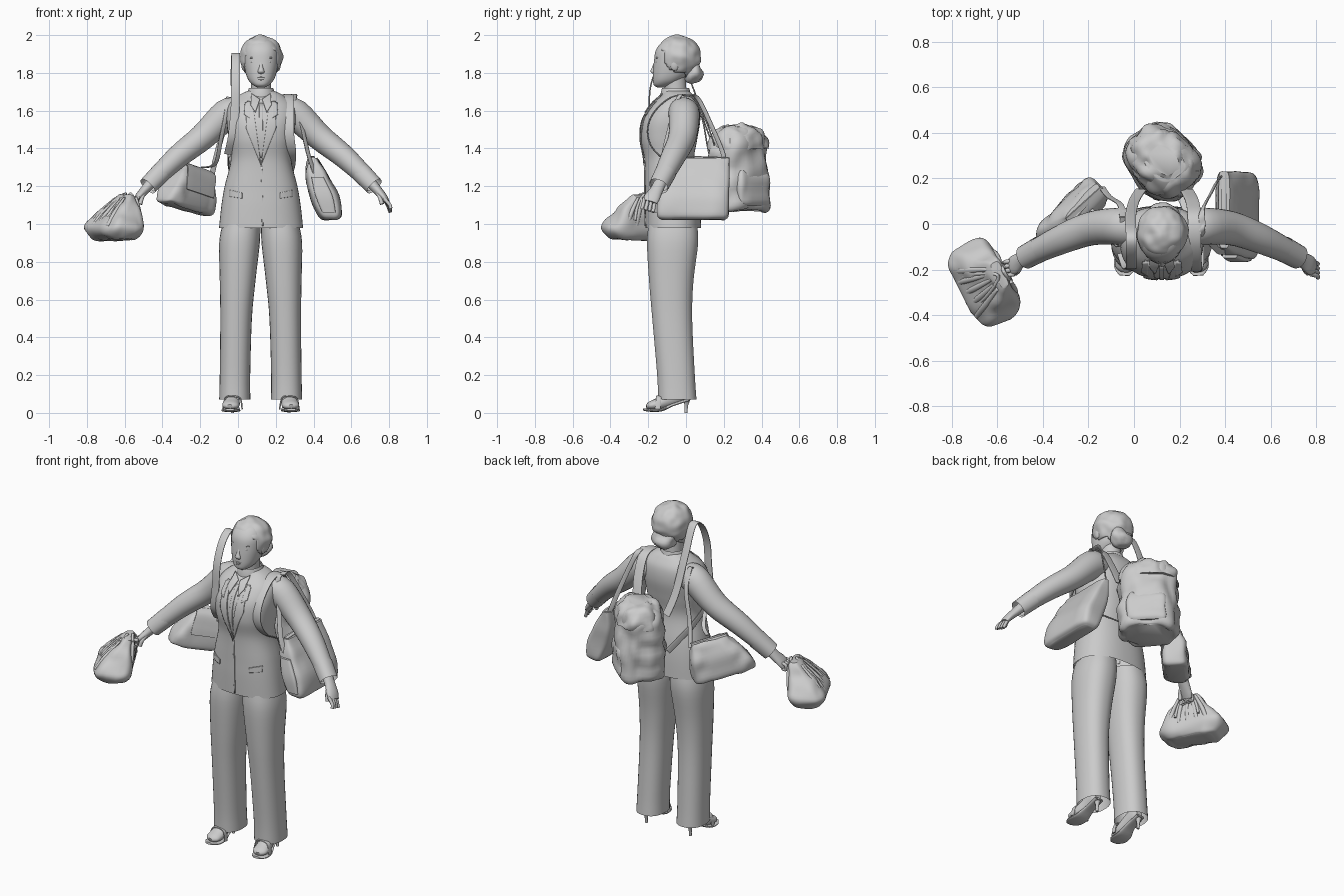
import bpy, bmesh, math
from mathutils import Vector, Matrix, noise

grey = bpy.data.materials.new("plain_grey")
grey.diffuse_color = (0.6, 0.6, 0.6, 1)
MID = 0.122   # x of the body's centre line


def finish(name, bm, matrix=None, rumple=0, freq=14):
    bmesh.ops.recalc_face_normals(bm, faces=bm.faces)
    if rumple:
        bm.normal_update()
        moves = [(v, v.normal * noise.noise(v.co * freq) * rumple) for v in bm.verts]
        for v, d in moves:
            v.co += d
    me = bpy.data.meshes.new(name)
    bm.to_mesh(me)
    bm.free()
    me.materials.append(grey)
    ob = bpy.data.objects.new(name, me)
    bpy.context.collection.objects.link(ob)
    if matrix:
        ob.matrix_world = matrix
    return ob


def spline(keys, sub):
    """Smooth curve through tuples of any length."""
    k = [keys[0]] + list(keys) + [keys[-1]]
    out = []
    for i in range(1, len(k) - 2):
        for s in range(sub):
            t = s / sub
            out.append([b + .5 * t * (c - a + t * (2*a - 5*b + 4*c - d + t * (3*(b - c) + d - a)))
                        for a, b, c, d in zip(*k[i-1:i+3])])
    return out + [list(keys[-1])]


def spow(v, e):
    return math.copysign(abs(v) ** e, v)


def loft(name, keys, ref=None, p=2.0, n=24, sub=4, matrix=None, rumple=0, freq=14, cap=True):
    """Rings (x, y, z, half width, half depth). Level rings, or across the path if ref (width axis) is given."""
    bm = bmesh.new()
    ks = spline(keys, sub)
    pts = [Vector(k[:3]) for k in ks]
    rings = []
    for i, k in enumerate(ks):
        side, up = Vector((1, 0, 0)), Vector((0, 1, 0))
        if ref:
            t = (pts[min(i+1, len(pts)-1)] - pts[max(i-1, 0)]).normalized()
            side = Vector(ref)
            side = (side - t * side.dot(t)).normalized()
            up = t.cross(side)
        ring = []
        for j in range(n):
            a = 2 * math.pi * (j + .5) / n
            ring.append(bm.verts.new(pts[i] + side * spow(math.cos(a), 2/p) * k[3]
                                     + up * spow(math.sin(a), 2/p) * k[4]))
        rings.append(ring)
    for a, b in zip(rings, rings[1:]):
        for j in range(n):
            bm.faces.new((a[j], a[(j+1) % n], b[(j+1) % n], b[j]))
    if cap:
        bm.faces.new(rings[0])
        bm.faces.new(rings[-1])
    return finish(name, bm, matrix, rumple, freq)


def tube(name, pts, r, ref=(0, 1, 0), n=10, **kw):
    return loft(name, [(*q, r, r) for q in pts], ref, n=n, **kw)


def strap(name, pts, ref, w=.03, t=.004, **kw):
    return loft(name, [(*q, w, t) for q in pts], ref, p=4, n=12, sub=6, **kw)


def ball(name, loc, size, cut=None, rumple=0, seg=24):
    bm = bmesh.new()
    bmesh.ops.create_uvsphere(bm, u_segments=seg, v_segments=seg * 2 // 3, radius=1)
    bmesh.ops.transform(bm, verts=bm.verts, matrix=Matrix.Translation(loc) @ Matrix.Diagonal((*size, 1)))
    if cut:
        bmesh.ops.delete(bm, geom=[f for f in bm.faces if cut(f.calc_center_median())], context='FACES')
    return finish(name, bm, rumple=rumple, freq=22)


# Jacket body
TORSO = [(MID, -.067, .98, .223, .147), (MID, -.07, 1.1, .21, .147), (MID, -.075, 1.2, .193, .142),
         (MID, -.088, 1.34, .16, .132), (MID, -.09, 1.45, .172, .15), (MID, -.077, 1.55, .183, .153),
         (MID, -.056, 1.63, .172, .125), (MID, -.045, 1.68, .12, .085), (MID, -.05, 1.705, .07, .065)]
loft("jacket_body", TORSO, p=2.4, n=48, sub=6, cap=False)
TFINE = spline(TORSO, 60)


def front_y(x, z):
    k = min(TFINE, key=lambda q: abs(q[2] - z))
    d = min(abs(x - k[0]) / k[3], .97)
    return k[1] - k[4] * (1 - d ** 2.4) ** (1 / 2.4)


def patch(name, quad, off=.006, n=10):
    """Cloth plate laid on the chest; quad holds four (x from centre, z) corners."""
    bm = bmesh.new()
    g = []
    a, b, c, d = [Vector(q) for q in quad]
    for i in range(n + 1):
        row = []
        for j in range(n + 1):
            q = a.lerp(b, i / n).lerp(d.lerp(c, i / n), j / n)
            x = MID + q.x
            row.append(bm.verts.new((x, front_y(x, q.y) - off, q.y)))
        g.append(row)
    for i in range(n):
        for j in range(n):
            bm.faces.new((g[i][j], g[i+1][j], g[i+1][j+1], g[i][j+1]))
    ob = finish(name, bm)
    m = ob.modifiers.new("thickness", 'SOLIDIFY')
    m.thickness, m.offset = .006, 0


for s, side in ((-1, "left"), (1, "right")):
    patch(side + "_lapel", [(0, 1.31), (s*.08, 1.51), (s*.075, 1.65), (s*.045, 1.645)], .004)
    patch(side + "_lapel_notch", [(s*.06, 1.56), (s*.09, 1.58), (s*.085, 1.64), (s*.06, 1.65)], .006)
    patch(side + "_shirt_collar", [(s*.006, 1.66), (s*.03, 1.59), (s*.055, 1.63), (s*.05, 1.69)], .009)
    patch(side + "_pocket_flap", [(s*.1, 1.135), (s*.165, 1.145), (s*.165, 1.18), (s*.1, 1.165)], .003)
patch("shirt_placket", [(-.008, 1.35), (.008, 1.35), (.01, 1.64), (-.01, 1.64)], .002)
patch("jacket_front_edge", [(0, 1.31), (.006, 1.31), (.012, .99), (.004, .99)], .002)
loft("collar_band", [(MID, -.055, 1.65, .085, .085), (MID, -.055, 1.69, .075, .08),
                     (MID, -.055, 1.72, .064, .072)], n=32, cap=False)

# Trousers, feet and heeled sandals
for s, name in ((-1, "left"), (1, "right")):
    def fx(d):
        return MID - .002 + s * d
    loft(name + "_trouser_leg", [(fx(.137), -.046, .07, .083, .102), (fx(.136), -.053, .2, .081, .1),
         (fx(.13), -.073, .5, .084, .106), (fx(.122), -.078, .7, .095, .118),
         (fx(.112), -.071, .9, .108, .136), (fx(.102), -.07, 1.0, .1, .128)],
         p=2.3, n=32, cap=False)
    X = fx(.15)
    loft(name + "_foot", [(X + s*.012, -.21, .034, .018, .01), (X + s*.01, -.19, .038, .042, .022),
         (X + s*.005, -.14, .05, .045, .034), (X, -.08, .08, .035, .045), (X, -.02, .105, .032, .045),
         (X, .012, .105, .02, .035)], ref=(1, 0, 0))
    loft(name + "_sole", [(X + s*.012, -.226, .018, .022, .006), (X + s*.01, -.19, .014, .048, .008),
         (X + s*.005, -.13, .016, .047, .008), (X, -.07, .043, .032, .008), (X, .02, .072, .028, .008)],
         ref=(1, 0, 0), p=3)
    loft(name + "_heel", [(X, .0, 0, .008, .008), (X, .002, .04, .01, .01), (X, .004, .075, .024, .022)], n=12)
    strap(name + "_sandal_strap", [(X - .05, -.15, .02), (X - .035, -.145, .08), (X + .005, -.14, .088),
          (X + .042, -.145, .075), (X + .052, -.15, .02)], (0, 1, 0), w=.014)

# Sleeves, cuffs and hands
for s, name in ((-1, "left"), (1, "right")):
    def ax(d):
        return MID + s * d
    loft(name + "_sleeve", [(ax(.13), -.02, 1.587, .08, .078), (ax(.185), -.01, 1.578, .082, .082),
         (ax(.31), -.02, 1.46, .074, .07), (ax(.445), -.07, 1.352, .064, .061),
         (ax(.595), -.142, 1.208, .048, .046)], ref=(0, 1, 0), n=28, cap=False)
    loft(name + "_cuff", [(ax(.53), -.108, 1.272, .056, .054), (ax(.6), -.146, 1.2, .052, .05)],
         ref=(0, 1, 0), p=2.2, cap=False)
    loft(name + "_hand", [(ax(.585), -.138, 1.215, .033, .028), (ax(.62), -.158, 1.175, .035, .024),
         (ax(.65), -.18, 1.14, .042, .02), (ax(.667), -.19, 1.115, .036, .014)], ref=(0, 1, 0))
    for i in range(4):
        y = -.16 - i * .02
        if s > 0:
            pts = [(ax(.652), y, 1.135), (ax(.67 + .004*i), y - .008, 1.1), (ax(.685), y - .015, 1.062 + .006*i)]
        else:
            pts = [(ax(.645), y, 1.14), (ax(.685), y - .006, 1.13), (ax(.685), y - .01, 1.1), (ax(.66), y - .01, 1.1)]
        tube(f"{name}_finger_{i + 1}", pts, .0095)
    tube(name + "_thumb", [(ax(.615), -.175, 1.17), (ax(.63), -.205, 1.14), (ax(.64), -.215, 1.105)], .011)

# Neck, head and face
loft("neck", [(MID, -.05, 1.66, .06, .06), (MID, -.055, 1.7, .054, .058), (MID, -.06, 1.79, .055, .06)], cap=False)
loft("head", [(MID, -.128, 1.722, .018, .022), (MID, -.12, 1.735, .042, .05), (MID, -.1, 1.76, .066, .075),
     (MID, -.08, 1.8, .082, .095), (MID, -.07, 1.86, .092, .1), (MID, -.06, 1.92, .092, .1),
     (MID, -.05, 1.965, .07, .075), (MID, -.05, 1.985, .03, .03)], p=2.2, n=32)
ball("hair", (MID, -.04, 1.882), (.113, .12, .118), rumple=.008,
     cut=lambda c: (c.y < -.07 and abs(c.x - MID) < .086 and c.z < 1.945 - .5 * abs(c.x - MID - .02)
                    or c.z < 1.8 and c.y < 0),
     seg=64).modifiers.new("thickness", 'SOLIDIFY').thickness = .015
ball("hair_bun", (MID, .035, 1.805), (.072, .05, .065), rumple=.02)
loft("nose", [(MID, -.158, 1.865, .008, .008), (MID, -.168, 1.83, .011, .012),
     (MID, -.173, 1.807, .018, .015), (MID, -.162, 1.793, .014, .01)], n=16)
for z, w in ((1.776, .026), (1.765, .022)):
    ball("lip", (MID, -.166, z), (w, .012, .006))
for s, name in ((-1, "left"), (1, "right")):
    ball(name + "_eye", (MID + s*.036, -.154, 1.858), (.017, .008, .007))
    ball(name + "_brow", (MID + s*.038, -.15, 1.88), (.023, .01, .005))
    ball(name + "_ear", (MID + s*.092, -.06, 1.845), (.012, .024, .034))

# Backpack turned toward the right rear, with lid, pocket and straps
M = Matrix.Translation((.122, .272, 0)) @ Matrix.Rotation(math.radians(45), 4, 'Z')
loft("backpack", [(0, 0, 1.07, .11, .13), (0, 0, 1.1, .135, .162), (0, 0, 1.28, .138, .166),
     (.005, 0, 1.41, .128, .158), (.01, 0, 1.48, .11, .132), (.01, 0, 1.51, .072, .095)],
     p=2.6, n=48, sub=6, matrix=M, rumple=.028, freq=12)
loft("backpack_lid", [(.006, 0, 1.4, .13, .16), (.01, 0, 1.44, .128, .153),
     (.012, 0, 1.5, .105, .12), (.012, 0, 1.522, .05, .07)], p=2.6, n=48, matrix=M, rumple=.025, freq=17)
loft("backpack_pocket", [(.115, 0, 1.1, .02, .1), (.115, 0, 1.13, .032, .112),
     (.115, 0, 1.24, .032, .107), (.115, 0, 1.28, .012, .09)], p=4, n=32, matrix=M, rumple=.012)
strap("backpack_right_strap", [(.23, .15, 1.42), (.255, .1, 1.56), (.265, .03, 1.672), (.265, -.08, 1.67),
      (.268, -.178, 1.58), (.268, -.203, 1.47), (.278, -.15, 1.37), (.265, 0, 1.28), (.21, .14, 1.18)], (1, 0, 0))
strap("raised_left_strap", [(.03, .15, 1.4), (0, .1, 1.53), (-.015, .03, 1.74), (-.012, -.05, 1.895),
      (-.012, -.13, 1.86), (-.012, -.185, 1.74), (-.016, -.195, 1.6), (-.03, -.19, 1.46), (-.05, -.13, 1.37)],
      (1, 0, 0), w=.024)
strap("backpack_lower_left_strap", [(-.05, -.13, 1.37), (-.045, 0, 1.3), (.02, .15, 1.18)], (0, 0, 1), w=.02)

# Right shoulder bag, leaning outwards
loft("shoulder_bag", [(.487, .035, 1.022, .04, .165), (.486, .035, 1.05, .064, .19),
     (.455, .037, 1.15, .078, .19), (.417, .048, 1.26, .06, .182), (.395, .062, 1.35, .025, .168)],
     p=5, n=48, sub=5, rumple=.006)
strap("shoulder_bag_zip", [(.395, -.1, 1.35), (.395, .06, 1.355), (.395, .22, 1.35)], (1, 0, 0), w=.012)
loft("shoulder_bag_end_pocket", [(.482, -.15, 1.06, .035, .014), (.455, -.152, 1.15, .045, .015),
     (.42, -.138, 1.25, .032, .012)], p=4)
for y0, y1 in ((-.12, -.04), (.2, .06)):
    strap("shoulder_bag_strap", [(.41, y0, 1.26), (.375, y0, 1.36), (.335, (y0 + y1) / 2, 1.53),
          (.3, y1, 1.668), (.3, 0, 1.68)], (.6, .7, 0), w=.014)

# Left hanging bag, turned and tilted
M = Matrix.Translation((-.268, .045, 1.185)) @ Matrix.Rotation(math.radians(47), 4, 'Z') \
    @ Matrix.Rotation(math.radians(12), 4, 'Y')
loft("hanging_bag", [(-.005, 0, -.11, .155, .05), (0, 0, -.09, .178, .074), (.015, 0, 0, .158, .07),
     (.038, 0, .09, .12, .045), (.042, 0, .125, .105, .02)], p=5, n=48, sub=5, matrix=M, rumple=.012)
strap("hanging_bag_flap", [(.042, .0, .13), (.036, -.05, .1), (.024, -.07, .03), (.022, -.077, -.02)],
      (1, 0, 0), w=.11, matrix=M)
strap("hanging_bag_back_strap", [(-.14, .16, 1.25), (-.11, .12, 1.38), (-.06, .085, 1.56), (-.05, .03, 1.67)],
      (1, 0, 0), w=.014)
strap("hanging_bag_front_strap", [(-.19, .06, 1.3), (-.12, 0, 1.32), (-.09, -.07, 1.45),
      (-.06, -.09, 1.6), (-.05, .03, 1.67)], (1, .4, 0), w=.011)

# Left hand bag, drawn up toward the hand, with pleats and two handles
M = Matrix.Translation((-.657, -.26, 0)) @ Matrix.Rotation(math.radians(-62), 4, 'Z')
loft("hand_bag", [(0, .01, .912, .115, .055), (0, .005, .925, .155, .078), (0, 0, .985, .19, .108),
     (0, .03, 1.06, .137, .075), (0, .07, 1.13, .085, .04), (0, .08, 1.155, .06, .022)],
     p=4, n=48, sub=6, matrix=M, rumple=.016)
for i in range(5):
    x = (i - 2) * .055
    for s in (-1, 1):
        loft("hand_bag_pleat", [(x, s*.098, .99, .012, .008), (x*.8, s*.075 + .03, 1.06, .013, .012),
             (x*.45, s*.035 + .072, 1.14, .008, .008)], n=12, matrix=M)
for s in (-1, 1):
    tube("hand_bag_handle", [(-.07, .02 + s*.09, 1.02), (-.05, .05 + s*.055, 1.1), (0, .085 + s*.015, 1.16),
         (.05, .05 + s*.055, 1.1), (.07, .02 + s*.09, 1.02)], .008, ref=(0, 1, .3), matrix=M)

# Smooth shading with crisp edges
bpy.ops.object.select_all(action='SELECT')
bpy.context.view_layer.objects.active = bpy.context.selected_objects[0]
bpy.ops.object.shade_smooth_by_angle(angle=math.radians(40))
